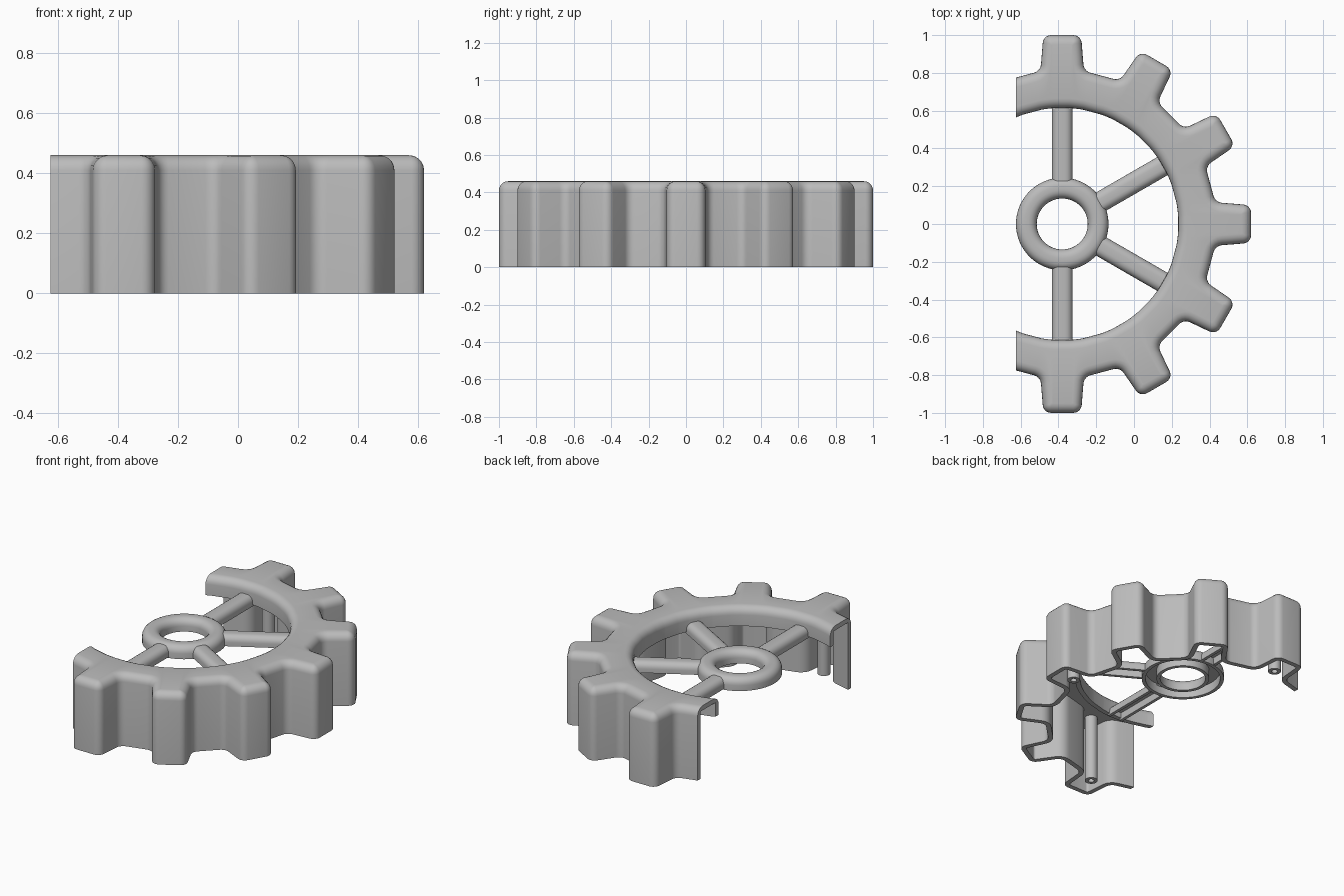
import bpy, bmesh
from math import sin, cos, pi, radians, tan
from mathutils import Vector, Matrix

cube = bpy.data.objects.get("Cube")
if cube:
    bpy.data.objects.remove(cube)

CENTRE_X = -0.38
HEIGHT, WALL, EDGE = 0.46, 0.03, 0.05
RIM_R, LIP_Z, CUT_X = 0.615, 0.34, -0.245
TEETH, STEPS = 12, 5

grey = bpy.data.materials.new("plastic_grey")
grey.use_nodes = True
grey.diffuse_color = (0.5, 0.5, 0.5, 1)
grey.node_tree.nodes["Principled BSDF"].inputs["Base Color"].default_value = (0.5, 0.5, 0.5, 1)


def finish(name, bm):
    bmesh.ops.recalc_face_normals(bm, faces=bm.faces)
    mesh = bpy.data.meshes.new(name)
    bm.to_mesh(mesh)
    bm.free()
    mesh.materials.append(grey)
    obj = bpy.data.objects.new(name, mesh)
    obj.location.x = CENTRE_X
    bpy.context.collection.objects.link(obj)
    bpy.ops.object.select_all(action='DESELECT')
    obj.select_set(True)
    bpy.context.view_layer.objects.active = obj
    bpy.ops.object.shade_smooth_by_angle(angle=radians(32))
    return obj


def loft(loops, close):
    """Skin equal-length closed loops; close joins last to first, else caps."""
    bm = bmesh.new()
    rows = [[bm.verts.new(p) for p in loop] for loop in loops]
    n = len(rows[0])
    pairs = list(zip(rows, rows[1:]))
    if close:
        pairs.append((rows[-1], rows[0]))
    else:
        bm.faces.new(rows[0])
        bm.faces.new(rows[-1])
    for a, b in pairs:
        for i in range(n):
            j = (i + 1) % n
            bm.faces.new((a[i], a[j], b[j], b[i]))
    return bm


def channel(u0, u1, top, bottom, fillet, wall):
    """Upside-down U section with rounded shoulders."""
    arc = [radians(90 * k / STEPS) for k in range(STEPS + 1)]
    left = [(u0 + fillet * (1 - cos(a)), top - fillet * (1 - sin(a))) for a in arc]
    right = [(u0 + u1 - u, z) for u, z in reversed(left)]
    inner = [(u1, bottom), (u1 - wall, bottom), (u1 - wall, top - wall),
             (u0 + wall, top - wall), (u0 + wall, bottom)]
    return [(u0, bottom)] + left + right + inner


def lathe(section, count=64):
    return loft([[(u * cos(a), u * sin(a), z) for u, z in section]
                 for a in (2 * pi * k / count for k in range(count))], True)


def gear_outline(inset):
    """Toothed outline moved inwards, with every corner filleted."""
    corners = []
    for k in range(TEETH):
        turn = Matrix.Rotation(2 * pi * k / TEETH, 2)
        for x, y, convex in ((0.81, -0.115, False), (1, -0.1, True),
                             (1, 0.1, True), (0.81, 0.115, False)):
            corners.append((turn @ Vector((x, y)), convex))
    points = []
    for i, (p, convex) in enumerate(corners):
        a = (corners[i - 1][0] - p).normalized()
        b = (corners[(i + 1) % len(corners)][0] - p).normalized()
        half = a.angle(b) / 2
        mid = (a + b).normalized()
        sign = 1 if convex else -1
        p = p + mid * sign * inset / sin(half)
        radius = max(0.045 - inset, 0.006) if convex else 0.05 + inset
        centre = p + mid * radius / sin(half)
        sweep = pi / 2 - half
        for s in range(STEPS + 1):
            t = sign * sweep * (2 * s / STEPS - 1)
            points.append(centre + Matrix.Rotation(t, 2) @ (-mid * radius))
    return points


# Toothed rim: hollow shell, open underneath
def toothed(z, inset):
    return [(p.x, p.y, z) for p in gear_outline(inset)]


directions = [p.normalized() for p in gear_outline(0)]


def circle(z, r):
    return [(d.x * r, d.y * r, z) for d in directions]


arc = [radians(90 * k / STEPS) for k in range(STEPS + 1)]
loops = [toothed(0, 0)]
loops += [toothed(HEIGHT - EDGE * (1 - sin(a)), EDGE * (1 - cos(a))) for a in arc]
loops += [circle(HEIGHT - EDGE * (1 - cos(a)), RIM_R + EDGE * (1 - sin(a))) for a in arc]
loops += [circle(LIP_Z, RIM_R), circle(LIP_Z, RIM_R + WALL),
          circle(HEIGHT - WALL, RIM_R + WALL),
          toothed(HEIGHT - WALL, WALL), toothed(0, WALL)]
bm = loft(loops, True)
cut = bmesh.ops.bisect_plane(bm, geom=bm.verts[:] + bm.edges[:] + bm.faces[:],
                             plane_co=(CUT_X, 0, 0), plane_no=(-1, 0, 0), clear_outer=True)
rim_edges = [e for e in cut["geom_cut"] if isinstance(e, bmesh.types.BMEdge)]
bmesh.ops.edgenet_fill(bm, edges=rim_edges)
finish("toothed_rim", bm)

# Hub ring
finish("hub_ring", lathe(channel(0.135, 0.245, 0.405, 0.325, 0.045, 0.022)))

# Spokes
section = channel(-0.055, 0.055, 0.395, 0.33, 0.04, 0.02)
for k, angle in enumerate((90, 30, -30, -90)):
    bm = loft([[(r, u, z) for u, z in section] for r in (0.22, 0.63)], False)
    bm.transform(Matrix.Rotation(radians(angle), 4, 'Z'))
    finish(f"spoke_{k + 1}", bm)

# Hollow screw posts inside three of the teeth
for k, angle in enumerate((90, 0, -90)):
    bm = lathe([(0.018, 0), (0.038, 0), (0.038, 0.44), (0.018, 0.44)], 24)
    bm.transform(Matrix.Translation((0.85 * cos(radians(angle)), 0.85 * sin(radians(angle)), 0)))
    finish(f"screw_post_{k + 1}", bm)
